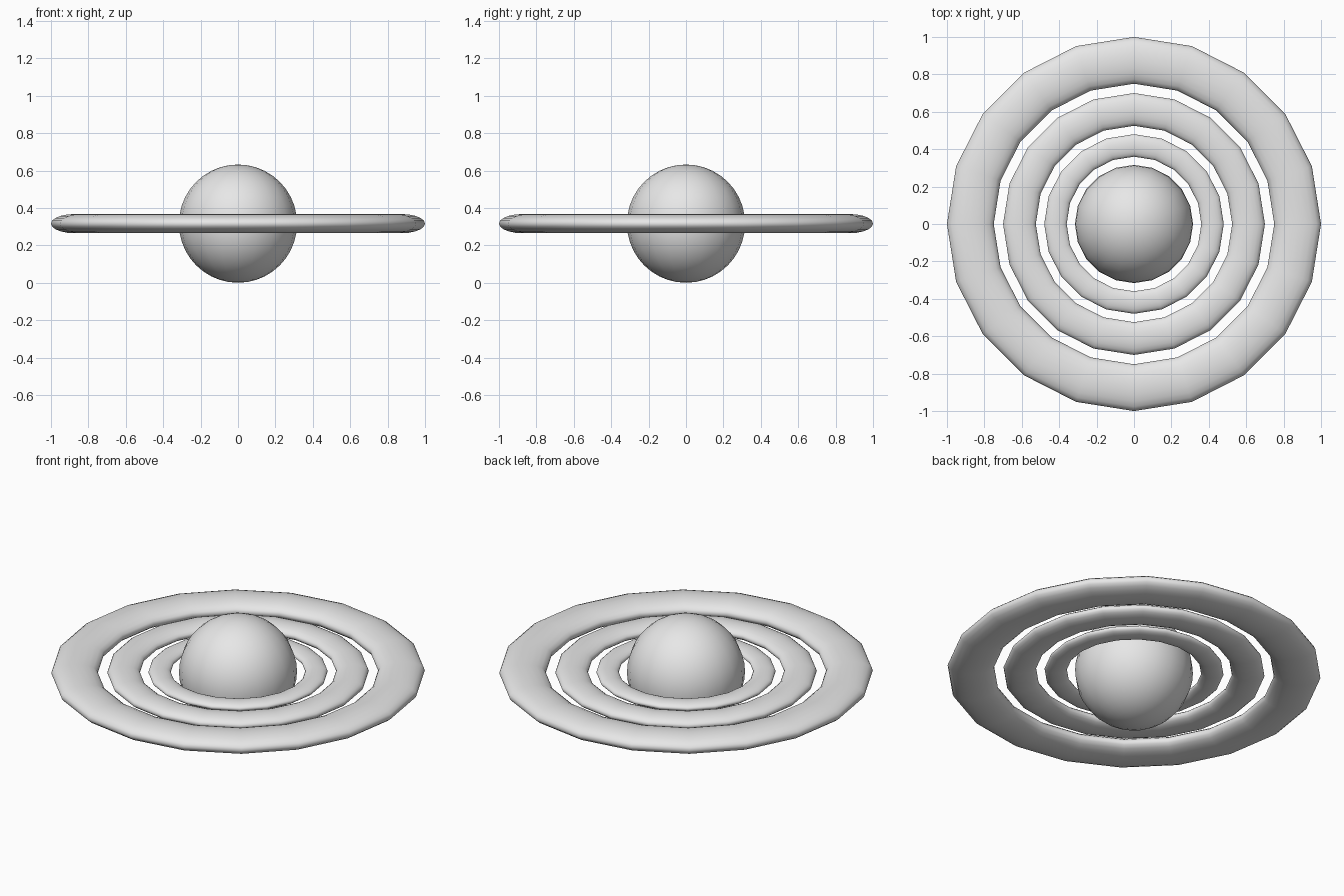
import bpy
import bmesh
from math import cos, sin, tau

SIDES = 20            # segments around the vertical axis
RADIUS = 0.316        # planet radius
CENTRE_Z = RADIUS

cube = bpy.data.objects.get("Cube")
if cube:
    bpy.data.objects.remove(cube, do_unlink=True)

# Single plain grey
GREY = (0.8, 0.8, 0.8, 1.0)
grey = bpy.data.materials.new("plain_grey")
grey.use_nodes = True
grey.diffuse_color = GREY
shader = next(n for n in grey.node_tree.nodes if n.type == 'BSDF_PRINCIPLED')
shader.inputs["Base Color"].default_value = GREY


def add_object(name, bm):
    """Turn a bmesh into a smooth grey object at planet height."""
    bmesh.ops.recalc_face_normals(bm, faces=bm.faces)
    for face in bm.faces:
        face.smooth = True
    mesh = bpy.data.meshes.new(name)
    bm.to_mesh(mesh)
    bm.free()
    mesh.materials.append(grey)
    obj = bpy.data.objects.new(name, mesh)
    obj.location.z = CENTRE_Z
    bpy.context.collection.objects.link(obj)
    return obj


def add_ring(name, outer, flatten=0.41, minor=20):
    """Flattened torus whose hole is three quarters of its outer radius."""
    tube = outer / 8
    centre = outer - tube
    bm = bmesh.new()
    loops = []
    for i in range(SIDES):
        a = tau * i / SIDES
        loop = []
        for j in range(minor):
            b = tau * j / minor
            r = centre + tube * cos(b)
            loop.append(bm.verts.new((r * cos(a), r * sin(a), tube * flatten * sin(b))))
        loops.append(loop)
    for i in range(SIDES):
        here, there = loops[i], loops[(i + 1) % SIDES]
        for j in range(minor):
            k = (j + 1) % minor
            bm.faces.new((here[j], there[j], there[k], here[k]))
    return add_object(name, bm)


# Planet
planet = bmesh.new()
bmesh.ops.create_uvsphere(planet, u_segments=SIDES, v_segments=SIDES, radius=RADIUS)
add_object("planet", planet)

# Three concentric rings, each a smaller copy of the outer one
for name, outer in (("outer_ring", 1.0), ("middle_ring", 0.70), ("inner_ring", 0.48)):
    add_ring(name, outer)
